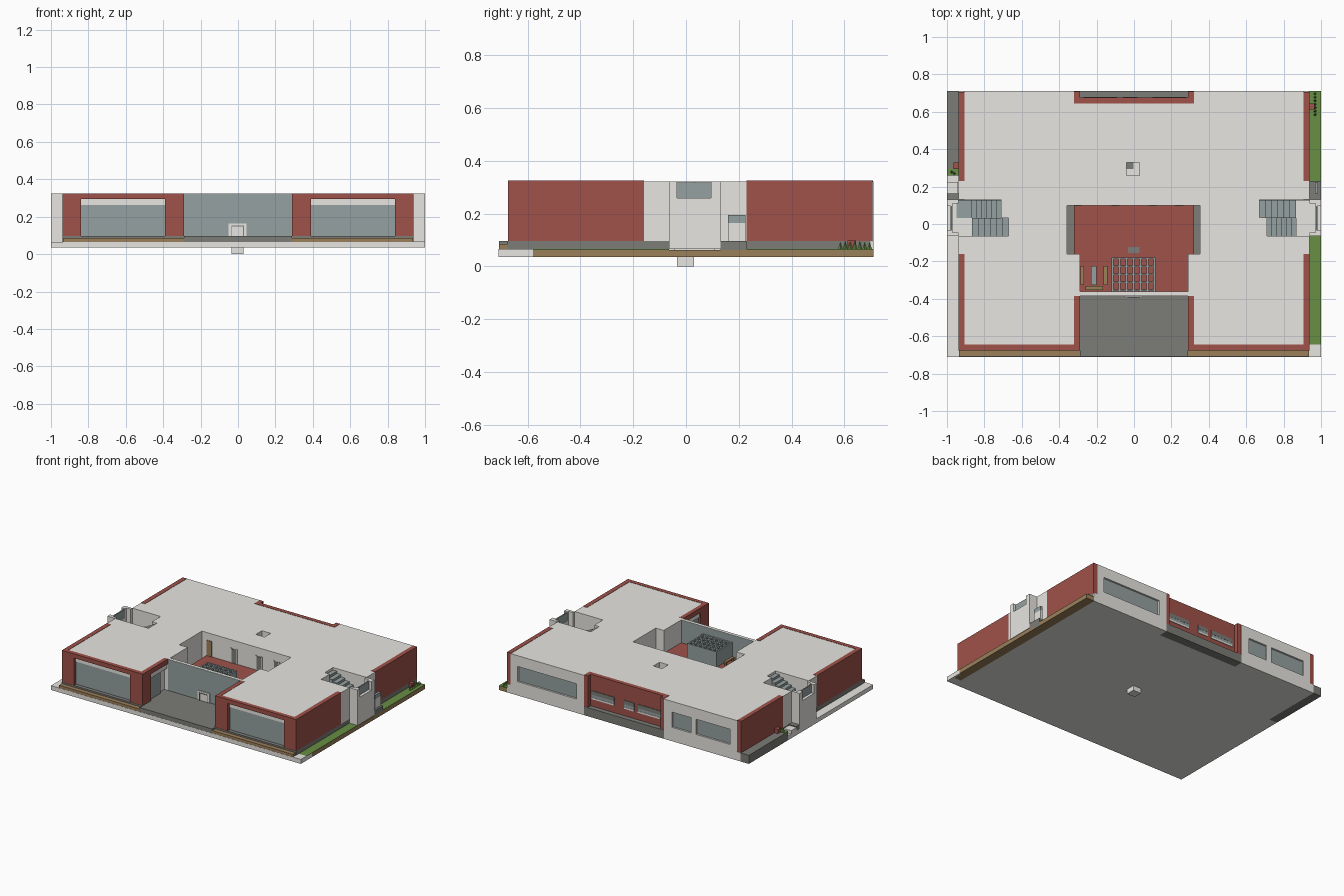
import bpy, bmesh, random
from mathutils import Matrix, Vector

if "Cube" in bpy.data.objects:
    bpy.data.objects.remove(bpy.data.objects["Cube"])

random.seed(3)


def mat(name, r, g, b):
    m = bpy.data.materials.new(name)
    m.diffuse_color = (r, g, b, 1)
    m.use_nodes = True
    m.node_tree.nodes["Principled BSDF"].inputs["Base Color"].default_value = m.diffuse_color
    return m


LIGHT = mat("pale_concrete", .80, .79, .755)
RED = mat("brick_red", .345, .085, .066)
DARK = mat("dark_paving", .20, .20, .185)
GLASS = mat("blue_grey_glass", .305, .355, .355)
BROWN = mat("earth_brown", .33, .215, .105)
GREEN = mat("grass_green", .14, .275, .058)


def boxes(name, material, items):
    """One object made of boxes given as (x0, x1, y0, y1, z0, z1)."""
    bm = bmesh.new()
    for x0, x1, y0, y1, z0, z1 in items:
        m = Matrix.Translation(((x0 + x1) / 2, (y0 + y1) / 2, (z0 + z1) / 2))
        m = m @ Matrix.Diagonal((abs(x1 - x0), abs(y1 - y0), abs(z1 - z0), 1))
        bmesh.ops.create_cube(bm, size=1, matrix=m)
    me = bpy.data.meshes.new(name)
    bm.to_mesh(me)
    bm.free()
    me.materials.append(material)
    ob = bpy.data.objects.new(name, me)
    bpy.context.collection.objects.link(ob)
    return ob


def both(items):
    """Add the copy mirrored across x = 0."""
    return items + [(-b[1], -b[0]) + tuple(b[2:]) for b in items]


def turned(items):
    """Add the copy turned half round the stair axis (y = 0.0325)."""
    return items + [(-b[1], -b[0], .065 - b[3], .065 - b[2], b[4], b[5]) for b in items]


def cut(target, items):
    for it in items:
        c = boxes("cutter", LIGHT, [it])
        mod = target.modifiers.new("cut", 'BOOLEAN')
        mod.operation, mod.solver, mod.object = 'DIFFERENCE', 'EXACT', c
        bpy.context.view_layer.update()
        me = bpy.data.meshes.new_from_object(
            target.evaluated_get(bpy.context.evaluated_depsgraph_get()))
        target.modifiers.clear()
        target.data = me
        bpy.data.objects.remove(c)


T, P = .323, .097   # roof level, ground floor level
C = .158            # courtyard floor level

# ---- ground: slab, plinth and side strips
boxes("base_slab", LIGHT, [(-.935, .935, -.71, .645, .035, .066), (-1, -.935, -.71, .26, .035, .066),
                           (.32, .935, .645, .71, .035, P), (-.935, -.32, .645, .71, .035, P)])
boxes("front_corner_paving", LIGHT, [(.935, 1, -.71, -.645, .035, .067),
                                     (.99, 1, -.645, -.58, .035, .066)])
boxes("side_earth", BROWN, [(.935, .99, -.645, .71, .035, .063), (.99, 1, -.58, .71, .035, .063)])
boxes("side_lawn", GREEN, [(.935, 1, -.645, -.065, .063, .067), (.935, 1, .23, .71, .063, .067)])
boxes("plinth", DARK, [(-.937, .937, -.677, .7, .066, P)])
boxes("forecourt_paving", DARK, [(-.29, .29, -.709, -.677, .066, P)])
boxes("back_recess_paving", DARK, [(-.32, .32, .645, .71, .035, P)])
boxes("left_terrace", DARK, [(-1, -.935, .26, .71, .035, P), (-1, -.935, .13, .165, .066, P)])
boxes("front_planting_bed", BROWN, both([(.29, .935, -.709, -.677, .066, .086)]))
boxes("drain_pit", LIGHT, [(-.034, .03, -.034, .03, 0, .035)])

# ---- main mass with courtyard, stairwells, skylight and window recesses
core = boxes("building_core", LIGHT, [(-.905, .905, -.645, .71, P, T)])
wells = turned([(.67, .95, .034, .13, .1, .4), (.71, .95, -.065, .035, .1, .4)])
back_windows = [(.38, .85), (-.536, -.384), (-.85, -.576)]
cut(core, [(-.29, .29, -.8, -.15, .05, .4), (-.32, .32, -.8, -.385, .04, .41),
           (-.358, .354, -.16, .10, .045, .42), (-.32, .32, .645, .8, .05, .4),
           (-.04, .03, .26, .33, .2, .4)] + wells
    + [(a, b, .695, .8, .135, .245) for a, b in back_windows])
boxes("back_window_glass", GLASS, [(a, b, .69, .697, .135, .245) for a, b in back_windows])
boxes("skylight_floor", DARK, [(-.039, -.004, .295, .329, .2, .205)])

# ---- red outer walls
boxes("red_side_walls", RED, both([(.905, .937, -.675, -.16, P, T + .002),
                                   (.905, .937, .23, .707, P, T + .002)]))
boxes("front_red_frames", RED, both([
    (.84, .905, -.675, -.645, P, T + .002), (.29, .39, -.675, -.645, P, T + .002),
    (.39, .84, -.675, -.645, .295, T + .002),
    (.29, .32, -.645, -.58, P, T + .002), (.29, .32, -.58, -.385, .29, T + .002)]))
boxes("front_lintels", LIGHT, both([(.39, .84, -.655, -.645, .262, .295),
                                    (.298, .32, -.58, -.385, .255, .29)]))
boxes("front_window_glass", GLASS, both([(.39, .84, -.65, -.644, P, .262),
                                         (.305, .32, -.58, -.45, P, .255)]))

# ---- back recess in red with three small windows
boxes("back_red_wall", RED, [(-.3, .3, .645, .675, P, T + .002)]
      + both([(.29, .32, .645, .708, P, T + .002)]))
small = [(.1, .28), (-.06, .02), (-.27, -.09)]
boxes("small_window_frames", LIGHT, [(a, b, .674, .68, .15, .162) for a, b in small])
boxes("small_window_glass", GLASS, [(a, b, .674, .678, .162, .182) for a, b in small])
boxes("small_window_panels", DARK, [(a, b, .674, .679, .182, .21) for a, b in small])

# ---- courtyard
boxes("courtyard_floor", RED, [(-.32, .32, -.16, .10, P, C), (-.29, .29, -.36, -.16, P, C)])
boxes("courtyard_glass_wall", GLASS, [(-.29, .29, -.385, -.362, P, T - .002)])
boxes("glass_wall_coping", LIGHT, [(-.29, .29, -.384, -.36, T - .002, T)])
boxes("entrance_frame", LIGHT, [(-.05, .045, -.39, -.385, P, .165)])
boxes("entrance_surround", DARK, [(-.036, -.032, -.394, -.39, P, .15), (.027, .031, -.394, -.39, P, .15),
                                  (-.036, .031, -.394, -.39, .148, .152)])
boxes("courtyard_door", BROWN, [(-.32, -.28, .096, .101, C, .27)])
boxes("courtyard_doorways", DARK, [(x - .02, x + .02, .097, .101, C, .26) for x in (-.1, .1, .24)])
boxes("courtyard_door_frames", LIGHT,
      [(x + s - .004, x + s + .004, .095, .101, C, .266) for x in (-.1, .1, .24) for s in (-.022, .022)])

# glazed porch with lattice roof
lattice = [(-.12 + i * .0375, -.109 + i * .0375, -.362, -.178, .25, .27) for i in range(7)]
lattice += [(-.12, .116, -.187 - j * .043, -.178 - j * .043, .25, .27) for j in range(5)]
boxes("porch_lattice", GLASS, lattice)
boxes("porch_glass", GLASS, [(-.119, -.112, -.362, -.178, C, .25), (.109, .115, -.362, -.178, C, .25),
                             (-.118, .115, -.185, -.179, C, .25)])
boxes("porch_path", DARK, [(-.033, .03, -.155, -.123, C, C + .006)])
boxes("benches", BROWN, [(-.287, -.267, -.325, -.225, C + .02, C + .03),
                         (-.162, -.142, -.325, -.225, C + .02, C + .03),
                         (-.26, -.165, -.352, -.332, C + .02, C + .03)]
      + [(x, x + .012, y, y + .01, C, C + .02) for x in (-.283, -.158) for y in (-.32, -.24)])
boxes("courtyard_table", GLASS, [(-.23, -.2, -.325, -.225, C + .03, C + .04),
                                 (-.222, -.208, -.285, -.265, C, C + .03)])

# ---- stairs, two flights and a landing on each side
steps = []
for i in range(6):
    steps.append((.67 + i * .0325, .67 + (i + 1) * .0325, .0325, .129, P, .306 - i * .0165))
    steps.append((.71 + i * .026, .71 + (i + 1) * .026, -.064, .0325, P, .113 + i * .0165))
boxes("stairs", GLASS, turned(steps) + [(-.95, -.865, .0325, .129, .2, .21)])
boxes("stair_landings", LIGHT, turned([(.865, .95, -.064, .129, P, .207)]))

# ---- stair towers on the sides
boxes("stair_side_walls", LIGHT, both([(.905, .937, -.16, -.065, P, T), (.905, .937, .13, .23, P, T)]))
boxes("stair_towers", LIGHT, both([
    (.937, 1, -.065, -.045, .066, T), (.937, 1, .11, .13, .066, T),
    (.97, 1, -.045, -.035, .066, T), (.97, 1, .095, .11, .066, T),
    (.97, 1, -.045, .11, .066, .26), (.937, .97, -.045, .11, .06, .207)]))
boxes("stair_tower_glass", GLASS, both([(.972, .98, -.035, .095, .26, T - .004)]))
boxes("side_door_steps", DARK, [(.937, 1, .13, .23, .036, P)])
boxes("side_door_screen", LIGHT, [(.968, .985, .16, .225, P, .165)])
boxes("side_door_panel", GLASS, [(.968, .985, .16, .225, .165, .195)])
boxes("left_post", LIGHT, [(-1, -.94, .165, .225, .066, .09)])

# ---- planters and tufts of plants
boxes("planters", RED, [(.937, .964, .613, .645, .066, P + .002), (-.964, -.937, .295, .328, P, .128)])
boxes("left_plant_bed", GREEN, [(-1, -.937, .26, .295, P, .101)])
bm = bmesh.new()
spots = [(.968, .585 + i * .0185, .066) for i in range(7)] + [(-.975, .278, P), (-.96, .27, P)]
for s in spots:
    h = random.uniform(.026, .036)
    bmesh.ops.create_cone(bm, segments=4, radius1=.009, radius2=0, depth=h, cap_ends=True,
                          matrix=Matrix.Translation(Vector(s) + Vector((0, 0, h / 2))))
me = bpy.data.meshes.new("plants")
bm.to_mesh(me)
bm.free()
me.materials.append(GREEN)
bpy.context.collection.objects.link(bpy.data.objects.new("plants", me))
